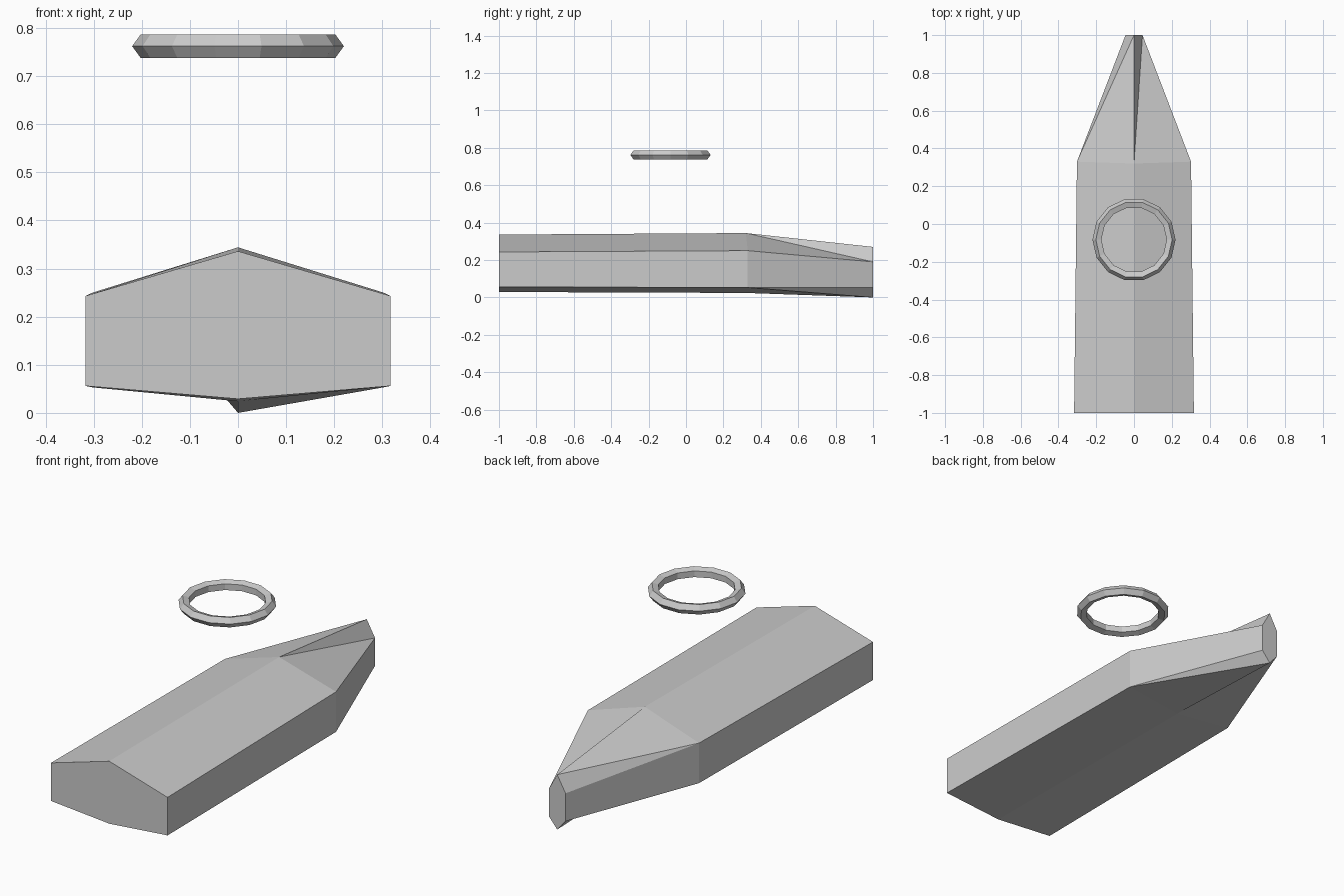
import bpy
import bmesh
from math import cos, sin, pi

old = bpy.data.objects.get("Cube")
if old:
    bpy.data.objects.remove(old, do_unlink=True)

grey = bpy.data.materials.new("light grey")
grey.use_nodes = True
colour = (0.6, 0.6, 0.6, 1)
grey.diffuse_color = colour
grey.node_tree.nodes["Principled BSDF"].inputs["Base Color"].default_value = colour


def finish(bm, name):
    bmesh.ops.recalc_face_normals(bm, faces=bm.faces)
    mesh = bpy.data.meshes.new(name)
    bm.to_mesh(mesh)
    bm.free()
    mesh.materials.append(grey)
    obj = bpy.data.objects.new(name, mesh)
    bpy.context.collection.objects.link(obj)
    return obj


# Six-sided cross-section, listed clockwise from its top ridge
def section(bm, y, half, ridge, shoulder, hip, keel, ridge_y=None):
    mid_y = y if ridge_y is None else ridge_y
    points = [(0, mid_y, ridge), (half, y, shoulder), (half, y, hip),
              (0, mid_y, keel), (-half, y, hip), (-half, y, shoulder)]
    return [bm.verts.new(p) for p in points]


# Body: long bar narrowing to a blunt tip
bm = bmesh.new()
tail = section(bm, -1, 0.317, 0.336, 0.243, 0.056, 0.029)
neck = section(bm, 0.33, 0.302, 0.344, 0.25, 0.053, 0.024, 0.32)
tip = section(bm, 1, 0.045, 0.27, 0.19, 0.053, 0)
bm.faces.new(tail)
bm.faces.new(tip)
for i in range(6):
    j = (i + 1) % 6
    bm.faces.new((tail[i], tail[j], neck[j], neck[i]))
    # Taper facets all fold along the same diagonal direction
    bm.faces.new((neck[i], tip[j], tip[i]))
    bm.faces.new((neck[i], neck[j], tip[j]))
finish(bm, "body")

# Ring: five-sided profile swept round fourteen segments
bm = bmesh.new()
segments, sides = 14, 5
major, minor = 0.194, 0.026
loops = []
for s in range(segments):
    a = 2 * pi * s / segments
    loop = []
    for k in range(sides):
        b = 2 * pi * k / sides
        r = major + minor * cos(b)
        loop.append(bm.verts.new((r * cos(a), r * sin(a), minor * sin(b))))
    loops.append(loop)
for s in range(segments):
    here, there = loops[s], loops[(s + 1) % segments]
    for k in range(sides):
        n = (k + 1) % sides
        bm.faces.new((here[k], there[k], there[n], here[n]))
ring = finish(bm, "floating_ring")
ring.location = (0, -0.083, 0.762)
